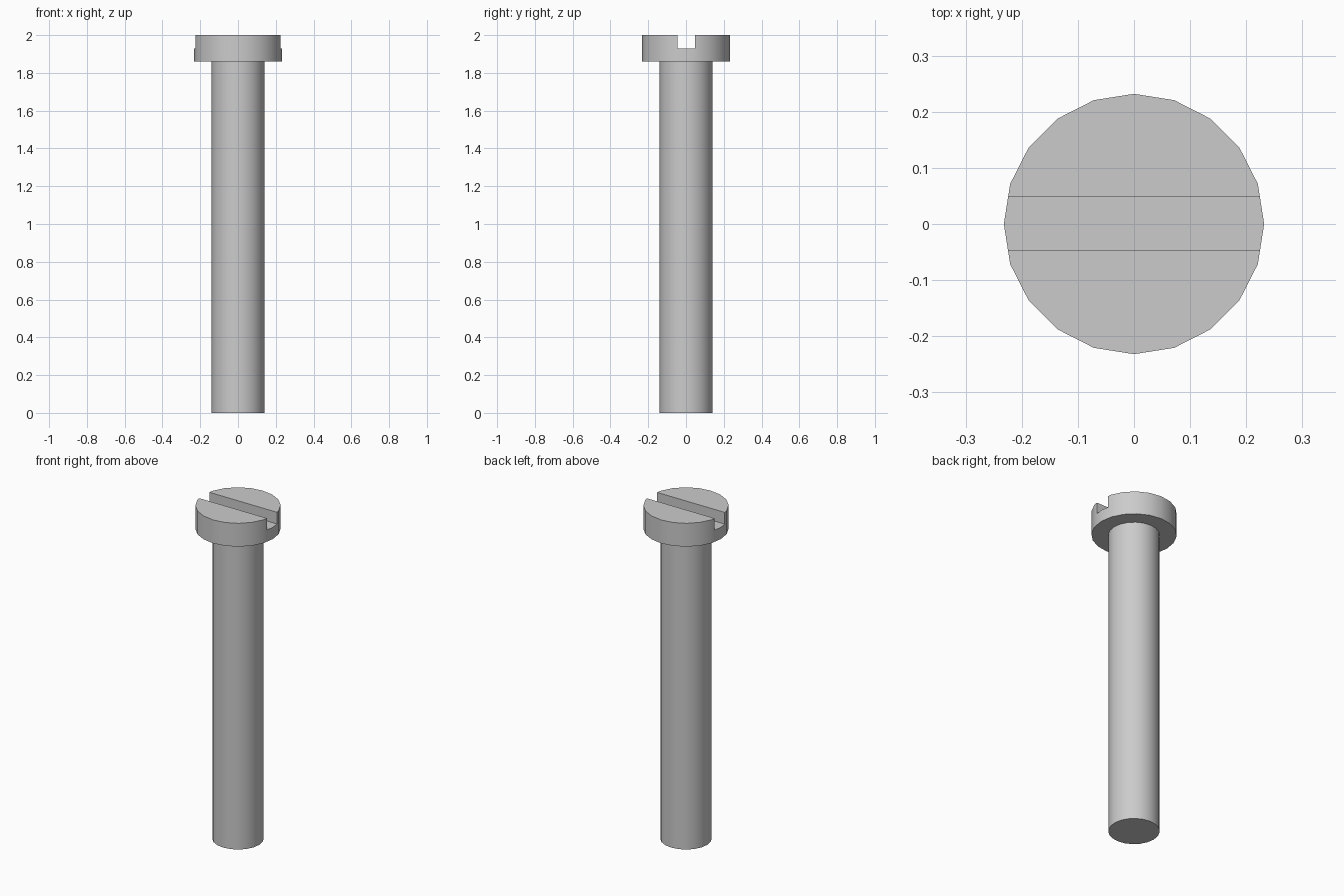
import bpy

# Remove the default cube
cube = bpy.data.objects.get("Cube")
if cube:
    bpy.data.objects.remove(cube, do_unlink=True)

SIDES = 20
TOP, HEAD_BASE, SLOT_FLOOR = 2.0, 1.86, 1.93
HEAD_RADIUS, SHAFT_RADIUS, SLOT_WIDTH = 0.232, 0.14, 0.094

# Plain steel
steel = bpy.data.materials.new("grey_steel")
steel.use_nodes = True
colour = (0.6, 0.6, 0.6, 1)
steel.diffuse_color = colour
steel.node_tree.nodes["Principled BSDF"].inputs["Base Color"].default_value = colour


def cylinder(name, radius, bottom, top):
    bpy.ops.mesh.primitive_cylinder_add(
        vertices=SIDES, radius=radius, depth=top - bottom,
        location=(0, 0, (bottom + top) / 2))
    obj = bpy.context.object
    obj.name = name
    obj.data.materials.append(steel)
    return obj


def smooth(obj):
    bpy.ops.object.select_all(action="DESELECT")
    obj.select_set(True)
    bpy.context.view_layer.objects.active = obj
    bpy.ops.object.shade_smooth_by_angle()


# Shaft, seated slightly inside the head
shaft = cylinder("shaft", SHAFT_RADIUS, 0, HEAD_BASE + 0.02)
smooth(shaft)

# Head
head = cylinder("head", HEAD_RADIUS, HEAD_BASE, TOP)

# Screwdriver slot cut across the head from left to right
bpy.ops.mesh.primitive_cube_add(size=1, location=(0, 0.001, SLOT_FLOOR + 0.1))
cutter = bpy.context.object
cutter.name = "slot_cutter"
cutter.scale = (1, SLOT_WIDTH, 0.2)
cutter.hide_render = True
cutter.data.materials.append(steel)

slot = head.modifiers.new("slot", "BOOLEAN")
slot.operation = "DIFFERENCE"
slot.solver = "EXACT"
slot.object = cutter
bpy.context.view_layer.objects.active = head
bpy.ops.object.modifier_apply(modifier=slot.name)
bpy.data.objects.remove(cutter, do_unlink=True)
smooth(head)
